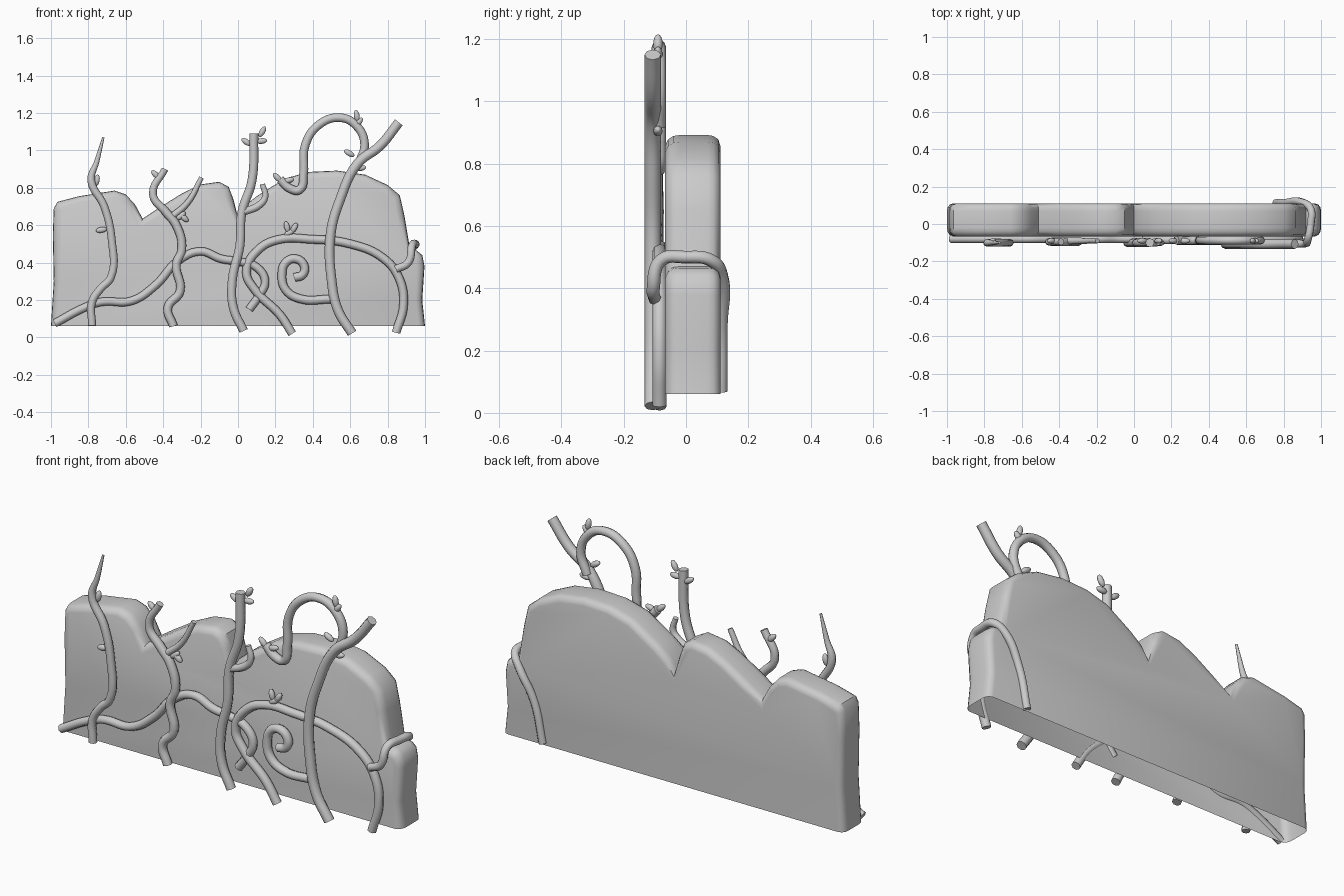
import bpy, bmesh, math
from mathutils import Vector

if "Cube" in bpy.data.objects:
    bpy.data.objects.remove(bpy.data.objects["Cube"])


def finish(ob, angle=40):
    bpy.ops.object.select_all(action='DESELECT')
    ob.select_set(True)
    bpy.context.view_layer.objects.active = ob
    bpy.ops.object.shade_smooth_by_angle(angle=math.radians(angle))


# wall: open-bottomed slab with rounded rim, built as inset rings of its outline
outline = [(-1, .06), (-.985, .3), (-.99, .55), (-.985, .69), (-.965, .725), (-.85, .755),
           (-.66, .785), (-.6, .765), (-.55, .71), (-.51, .635), (-.42, .695), (-.3, .77),
           (-.2, .818), (-.1, .832), (-.05, .805), (-.025, .74), (0, .64), (.03, .70), (.1, .755),
           (.25, .85), (.38, .885), (.53, .892), (.68, .87), (.8, .815), (.865, .76),
           (.89, .65), (.92, .47), (.955, .465), (.985, .44), (.997, .38), (.985, .2), (1, .06)]
pts = [Vector(p) for p in outline]


def inset(d):
    ring = []
    for i, p in enumerate(pts):
        if i in (0, len(pts) - 1):
            ring.append(p + Vector((d if i == 0 else -d, 0)))
            continue
        a, b = (p - pts[i - 1]).normalized(), (pts[i + 1] - p).normalized()
        n1, n2 = Vector((a.y, -a.x)), Vector((b.y, -b.x))
        n = (n1 + n2).normalized()
        ring.append(p + n * d / max(n.dot(n1), .7))
    return ring


bm = bmesh.new()
rings = []
for d, y in [(.034, -.067), (.014, -.058), (.003, -.041), (0, -.02),
             (0, .07), (.003, .088), (.014, .104), (.034, .11)]:
    rings.append([bm.verts.new((p.x, y, p.y)) for p in inset(d)])
for r, s in zip(rings, rings[1:]):
    for i in range(len(r) - 1):
        bm.faces.new((r[i], r[i + 1], s[i + 1], s[i]))
bm.faces.new(rings[0][::-1])
bm.faces.new(rings[-1])
bmesh.ops.recalc_face_normals(bm, faces=bm.faces)
mesh = bpy.data.meshes.new("wall")
bm.to_mesh(mesh)
wall = bpy.data.objects.new("wall", mesh)
bpy.context.collection.objects.link(wall)
finish(wall)


# vines: round tubes through (x, z) or (x, y, z) points
def vine(name, path, r, y=-.09, straight=False, tip=1.0):
    cu = bpy.data.curves.new(name, 'CURVE')
    cu.dimensions = '3D'
    cu.bevel_depth = r
    cu.bevel_resolution = 2
    cu.resolution_u = 6
    cu.use_fill_caps = True
    sp = cu.splines.new('BEZIER')
    sp.bezier_points.add(len(path) - 1)
    for k, (bp, p) in enumerate(zip(sp.bezier_points, path)):
        bp.co = p if len(p) == 3 else (p[0], y, p[1])
        bp.handle_left_type = bp.handle_right_type = 'AUTO'
        bp.radius = 1
    if tip != 1:
        sp.bezier_points[-1].radius = tip
        sp.bezier_points[-2].radius = (1 + tip) / 2
    ob = bpy.data.objects.new(name, cu)
    bpy.context.collection.objects.link(ob)
    bpy.ops.object.select_all(action='DESELECT')
    ob.select_set(True)
    bpy.context.view_layer.objects.active = ob
    bpy.ops.object.convert(target='MESH')
    finish(bpy.context.object, 50)


vine("left_vine", [(-.78, .065), (-.78, .19), (-.735, .26), (-.68, .32), (-.675, .52), (-.715, .7),
                   (-.785, .84), (-.755, .94), (-.72, 1.07)], .021, -.1, tip=.3)
vine("creeping_vine", [(-.98, .075), (-.82, .16), (-.73, .19), (-.57, .195), (-.44, .28),
                       (-.32, .41), (-.2, .46), (-.09, .42), (.01, .405), (.1, .375),
                       (.145, .3), (.11, .22), (.06, .15)], .022, -.08)
vine("forked_vine", [(-.345, .06), (-.375, .16), (-.31, .245), (-.33, .39), (-.3, .47), (-.33, .6),
                     (-.385, .67), (-.455, .765), (-.39, .9)], .023, -.095, tip=.8)
vine("forked_vine_branch", [(-.36, .64), (-.27, .72), (-.195, .855)], .019, -.09, tip=.7)
vine("middle_vine", [(.03, .035), (-.025, .16), (-.03, .31), (.01, .49), (.02, .665),
                     (.075, .84), (.085, 1.09)], .024, -.1)
vine("middle_vine_branch", [(.025, .67), (.11, .705), (.145, .75), (.13, .82)], .02, -.1, tip=.7)
vine("arching_vine", [(.29, .02), (.225, .12), (.09, .255), (.045, .35), (.11, .47), (.225, .525),
                      (.385, .525), (.6, .5), (.775, .425), (.86, .32), (.885, .175), (.845, .025)],
     .023, -.085)
vine("wrapping_vine", [(.845, -.1, .365), (.91, -.105, .4), (.93, -.08, .49), (.945, 0, .5),
                       (.945, .08, .49), (.9, .115, .44), (.81, .114, .28), (.76, .113, .07)], .021)
vine("right_vine", [(.61, .022), (.535, .145), (.5, .31), (.495, .55), (.545, .735), (.64, .93),
                    (.76, 1.025), (.86, 1.15)], .026, -.107)
vine("looping_vine", [(.64, .92), (.677, 1.03), (.635, 1.13), (.545, 1.175), (.43, 1.135),
                      (.36, 1.03), (.35, .87), (.33, .79), (.28, .795), (.225, .845)], .023, -.087)
vine("spiral_vine", [(.5, .205), (.33, .207), (.255, .255), (.235, .335), (.255, .4), (.31, .42),
                     (.355, .38), (.345, .335), (.3, .32)], .023, -.09)

# leaf buds: small stretched spheres, (x, z, lean in degrees)
buds = [(-.755, .84, 10), (-.73, .575, 80), (-.44, .87, -45), (-.305, .65, 50), (-.29, .64, -50),
        (.045, 1.045, -55), (.13, 1.1, 30), (.125, 1.05, 85), (.262, .59, -15), (.3, .585, 30),
        (.275, .56, 60), (.21, .855, -45), (.27, .84, 75), (.635, 1.185, -10), (.645, 1.15, 40),
        (.595, .985, -60), (.655, .905, 80)]
for x, z, lean in buds:
    bpy.ops.mesh.primitive_uv_sphere_add(segments=10, ring_count=8, radius=1,
                                         location=(x, -.09, z), rotation=(0, math.radians(lean), 0))
    bud = bpy.context.object
    bud.name = "leaf_bud"
    bud.scale = (.016, .015, .031)
    finish(bud, 60)
